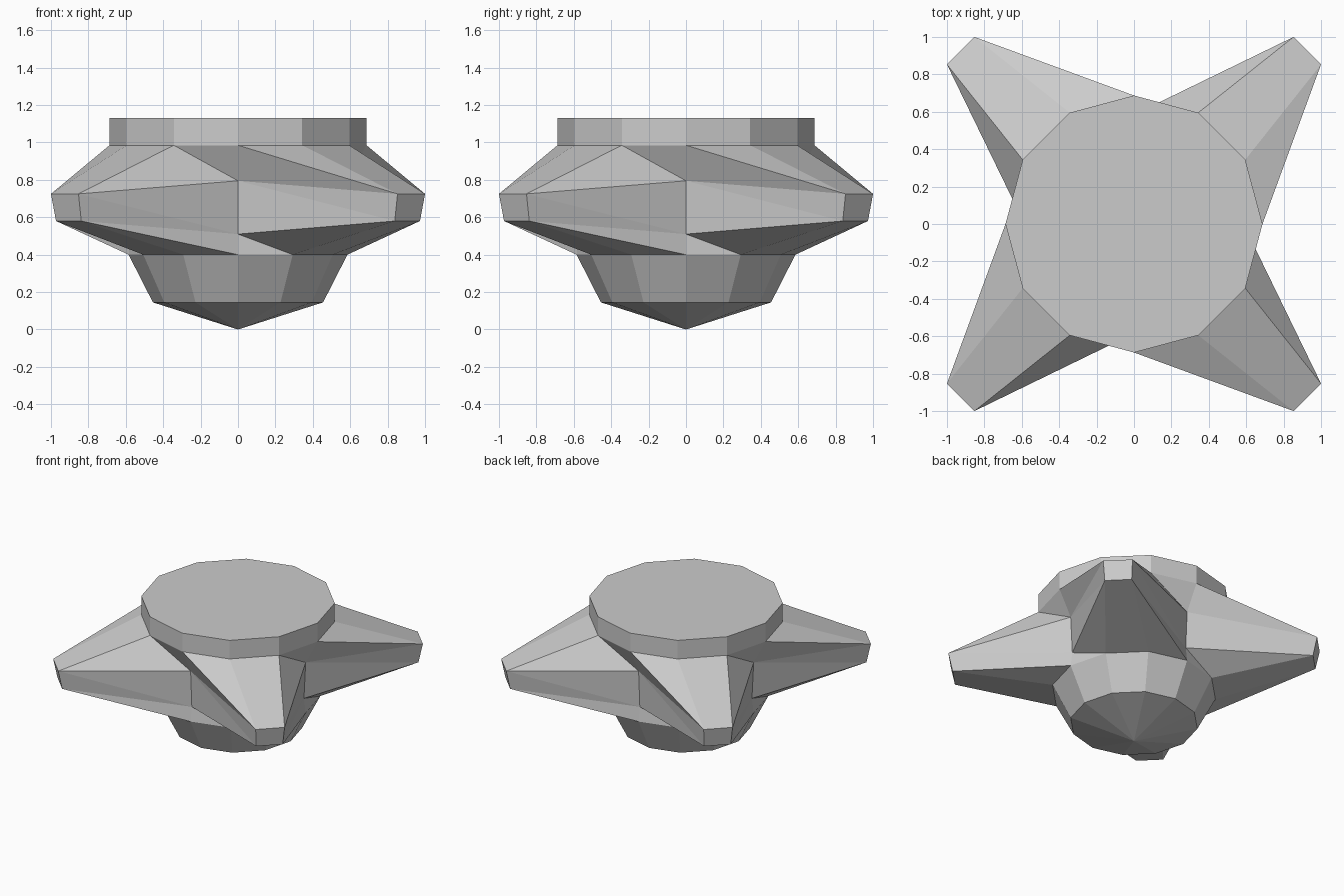
import bpy
import bmesh
from math import cos, sin, radians

default = bpy.data.objects.get("Cube")
if default:
    bpy.data.objects.remove(default, do_unlink=True)

SIDES = 12

# One grey for the whole body
grey = bpy.data.materials.new("plain_grey")
grey.use_nodes = True
colour = (0.6, 0.6, 0.6, 1.0)
grey.diffuse_color = colour
grey.node_tree.nodes["Principled BSDF"].inputs["Base Color"].default_value = colour

bm = bmesh.new()


def add_ring(radius, z, arm=None):
    """Twelve-sided ring; arm = (far, near, z) pulls its diagonal corners outward."""
    ring = []
    for i in range(SIDES):
        a = radians(i * 360 / SIDES)
        x, y, h = radius * cos(a), radius * sin(a), z
        if arm and i % 3:
            far, near, h = arm
            wide = abs(x) > abs(y)
            x = (far if wide else near) * (1 if x > 0 else -1)
            y = (near if wide else far) * (1 if y > 0 else -1)
        ring.append(bm.verts.new((x, y, h)))
    return ring


# Rings from the flat top to the bowl, with four arms drawn out of the middle
rings = [
    add_ring(0.687, 1.13),
    add_ring(0.687, 0.985),
    add_ring(0.585, 0.795, (1.0, 0.853, 0.725)),
    add_ring(0.57, 0.51, (0.973, 0.838, 0.58)),
    add_ring(0.585, 0.40),
    add_ring(0.455, 0.145),
]

# Bands between rings, split along one consistent diagonal
for upper, lower in zip(rings, rings[1:]):
    for i in range(SIDES):
        j = (i + 1) % SIDES
        bm.faces.new((upper[i], lower[i], lower[j]))
        bm.faces.new((upper[i], lower[j], upper[j]))

# Flat lid and pointed underside
bm.faces.new(rings[0])
tip = bm.verts.new((0, 0, 0))
for i in range(SIDES):
    bm.faces.new((rings[-1][(i + 1) % SIDES], rings[-1][i], tip))

bmesh.ops.recalc_face_normals(bm, faces=bm.faces)
mesh = bpy.data.meshes.new("four_armed_body")
bm.to_mesh(mesh)
bm.free()
mesh.materials.append(grey)
body = bpy.data.objects.new("four_armed_body", mesh)
bpy.context.collection.objects.link(body)
